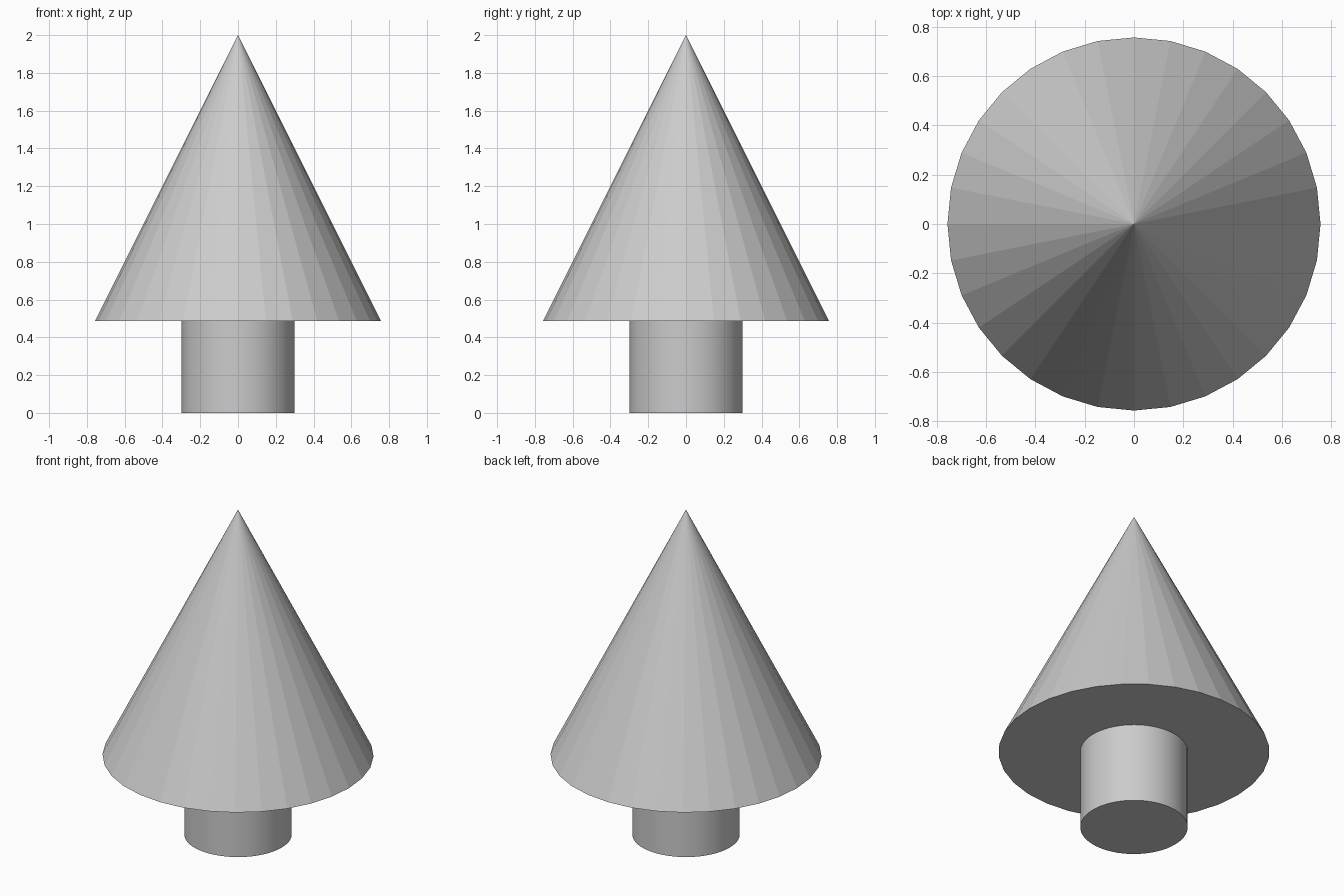
import bpy
import math

if "Cube" in bpy.data.objects:
    bpy.data.objects.remove(bpy.data.objects["Cube"])

BASE_Z = 0.487   # underside of the foliage
TOP_Z = 2.0

# Smooth round trunk
bpy.ops.mesh.primitive_cylinder_add(vertices=64, radius=0.3, depth=BASE_Z,
                                    location=(0, 0, BASE_Z / 2))
trunk = bpy.context.object
trunk.name = "trunk"
bpy.ops.object.shade_smooth_by_angle(angle=math.radians(30))

# Faceted cone of foliage with a flat underside
height = TOP_Z - BASE_Z
bpy.ops.mesh.primitive_cone_add(vertices=32, radius1=height / 2, radius2=0,
                                depth=height,
                                location=(0, 0, BASE_Z + height / 2))
foliage = bpy.context.object
foliage.name = "foliage"
